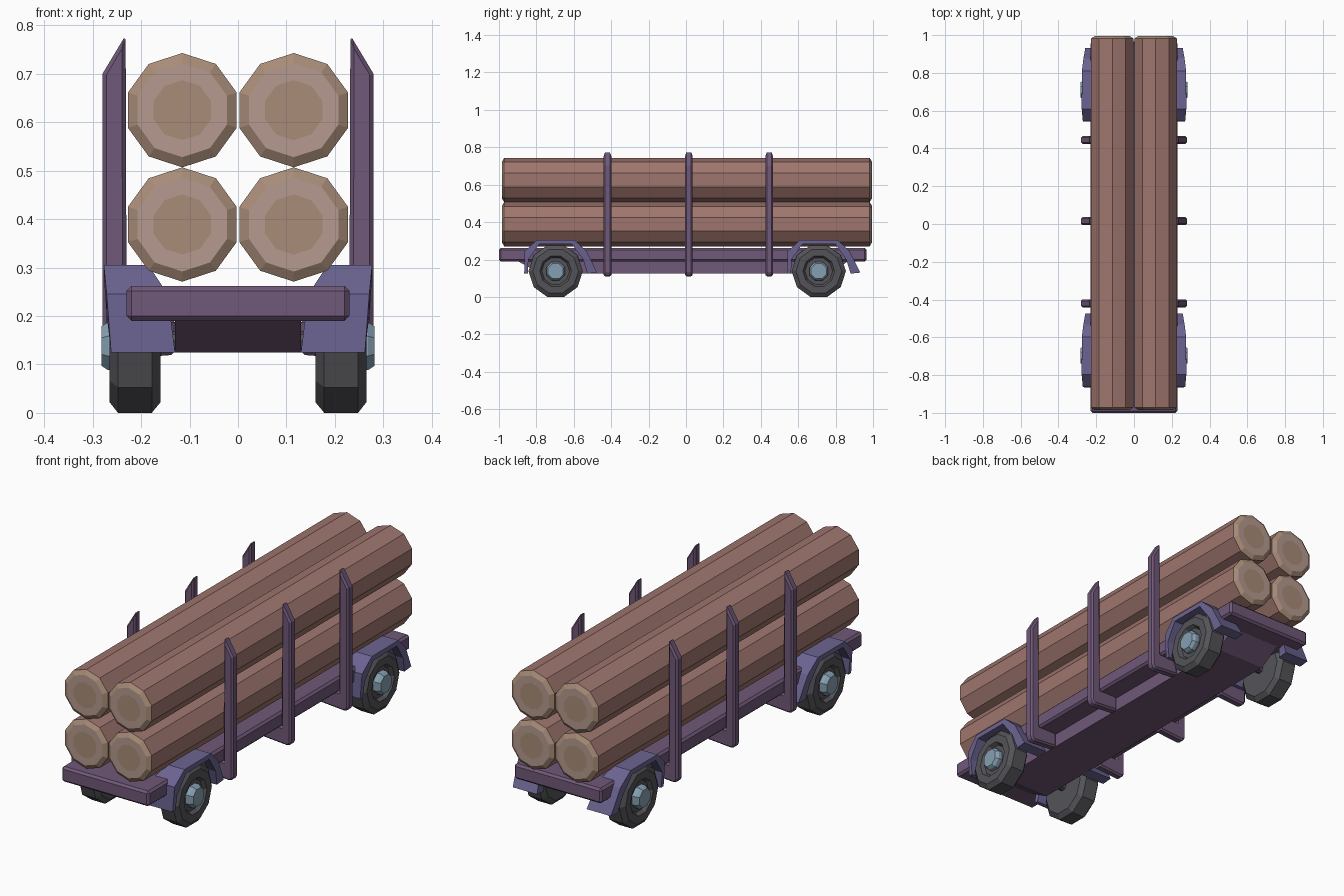
import bpy, bmesh, math
from mathutils import Vector

if "Cube" in bpy.data.objects:
    bpy.data.objects.remove(bpy.data.objects["Cube"])


def material(name, hexa):
    m = bpy.data.materials.new(name)
    rgb = [int(hexa[i:i + 2], 16) / 255 for i in (0, 2, 4)]
    m.diffuse_color = [((c + 0.055) / 1.055) ** 2.4 for c in rgb] + [1]
    m.use_nodes = True
    m.node_tree.nodes["Principled BSDF"].inputs["Base Color"].default_value = m.diffuse_color
    return m


PURPLE = material("purple_frame", "705878")
FENDER = material("fender_violet", "6C6492")
TYRE = material("tyre", "545459")
HUB = material("hub_metal", "86A0B2")
BARK = material("bark", "A0766F")
WOOD = material("cut_wood", "A88C78")
PALE = material("pale_wood", "B59A8E")


def finish(name, bm, mats):
    bmesh.ops.recalc_face_normals(bm, faces=bm.faces)
    me = bpy.data.meshes.new(name)
    bm.to_mesh(me)
    bm.free()
    for m in mats:
        me.materials.append(m)
    ob = bpy.data.objects.new(name, me)
    bpy.context.collection.objects.link(ob)
    return ob


def bevel(ob, width):
    mod = ob.modifiers.new("bevel", "BEVEL")
    mod.width, mod.segments, mod.limit_method = width, 1, "ANGLE"
    mod.angle_limit = math.radians(40)


def lathe(name, profile, axis, centre, sides, phase, mats, slots):
    """Revolve (radius, distance) points about the x or y axis."""
    bm = bmesh.new()
    rings = []
    for r, t in profile:
        ring = []
        for i in range(sides if r else 1):
            a = phase + i * math.tau / sides
            u, z = r * math.sin(a), r * math.cos(a)
            p = (t, u, z) if axis == "x" else (u, t, z)
            ring.append(bm.verts.new(Vector(p) + Vector(centre)))
        rings.append(ring)
    for a, b, slot in zip(rings, rings[1:], slots):
        for i in range(sides):
            j = (i + 1) % sides
            quad = [a[i % len(a)], a[j % len(a)], b[j % len(b)], b[i % len(b)]]
            bm.faces.new(list(dict.fromkeys(quad))).material_index = slot
    return finish(name, bm, mats)


def extrude(name, points, depth, mat):
    """Extrude a profile of 3D points along the vector depth."""
    bm = bmesh.new()
    face = bm.faces.new([bm.verts.new(p) for p in points])
    geo = bmesh.ops.extrude_face_region(bm, geom=[face])["geom"]
    bmesh.ops.translate(bm, vec=depth, verts=[v for v in geo if isinstance(v, bmesh.types.BMVert)])
    return finish(name, bm, [mat])


# Load deck and the narrower underframe with sloped ends
deck = extrude("deck", [(-0.23, -1, 0.19), (0.23, -1, 0.19), (0.23, -1, 0.262), (-0.23, -1, 0.262)],
               (0, 1.965, 0), PURPLE)
bevel(deck, 0.01)
extrude("underframe", [(-0.13, -0.90, 0.192), (-0.13, -0.78, 0.125), (-0.13, 0.76, 0.125), (-0.13, 0.87, 0.192)],
        (0.26, 0, 0), PURPLE)

# Four logs with ringed cut ends
LOG = [(0, -0.99), (0.062, -0.99), (0.097, -0.99), (0.118, -0.977)]
LOG += [(r, -t) for r, t in reversed(LOG)]
for x in (-0.115, 0.115):
    for row, z in (("lower", 0.389), ("upper", 0.625)):
        lathe(f"{row}_log", LOG, "y", (x, 0.005, z), 10, 0,
              [BARK, WOOD, PALE], [1, 2, 1, 0, 1, 2, 1])

# Fender arch: (y, z, outer x) outside, (y, z) inside
ARCH = [(-0.168, 0.125, 0.262), (-0.166, 0.245, 0.271), (-0.10, 0.305, 0.277),
        (0.10, 0.305, 0.276), (0.165, 0.245, 0.268), (0.222, 0.13, 0.258)]
INNER = [(-0.148, 0.125), (-0.146, 0.20), (-0.088, 0.282),
         (0.088, 0.282), (0.147, 0.20), (0.17, 0.125)]
INSIDE_X = [0.13, 0.145, 0.185, 0.185, 0.15, 0.13]


def fender(name, side, cy):
    bm = bmesh.new()
    loops = []
    for (y, z, xo), (iy, iz), xi in zip(ARCH, INNER, INSIDE_X):
        pts = [(xo, y, z), (xo, iy, iz), (xi, iy, iz), (xi, y, z)]
        loops.append([bm.verts.new((side * p[0], cy + p[1], p[2])) for p in pts])
    for a, b in zip(loops, loops[1:]):
        for i in range(4):
            j = (i + 1) % 4
            bm.faces.new((a[i], a[j], b[j], b[i]))
    bm.faces.new(loops[0])
    bm.faces.new(loops[-1])
    finish(name, bm, [FENDER])


# Wheels, hubs, fenders and axles
TYRE_P = [(0, 0.16), (0.122, 0.16), (0.145, 0.178), (0.145, 0.248),
          (0.122, 0.265), (0.085, 0.265), (0.074, 0.248), (0, 0.248)]
HUB_P = [(0, 0.24), (0.054, 0.24), (0.054, 0.268), (0.044, 0.282), (0, 0.282)]
for end, cy in (("front", -0.697), ("rear", 0.71)):
    for side in (-1, 1):
        c = (0, cy, 0.138)
        for part, prof, n, mat in (("tyre", TYRE_P, 10, TYRE), ("hub", HUB_P, 8, HUB)):
            lathe(f"{end}_{part}", [(r, side * t) for r, t in prof], "x", c, n,
                  math.pi / n, [mat], [0] * (len(prof) - 1))
        fender(f"{end}_fender", side, cy)
    lathe(f"{end}_axle", [(0, -0.17), (0.02, -0.17), (0.02, 0.17), (0, 0.17)], "x",
          (0, cy, 0.148), 8, 0, [TYRE], [0] * 3)

# Side stakes with feet reaching in under the deck
STAKE = [(0.13, 0.12), (0.265, 0.11), (0.28, 0.125), (0.28, 0.70),
         (0.232, 0.78), (0.23, 0.195), (0.13, 0.195)]
for side in (-1, 1):
    for y in (-0.42, 0.015, 0.445):
        post = extrude("stake", [(side * x, y - 0.021, z) for x, z in STAKE], (0, 0.042, 0), PURPLE)
        bevel(post, 0.008)
